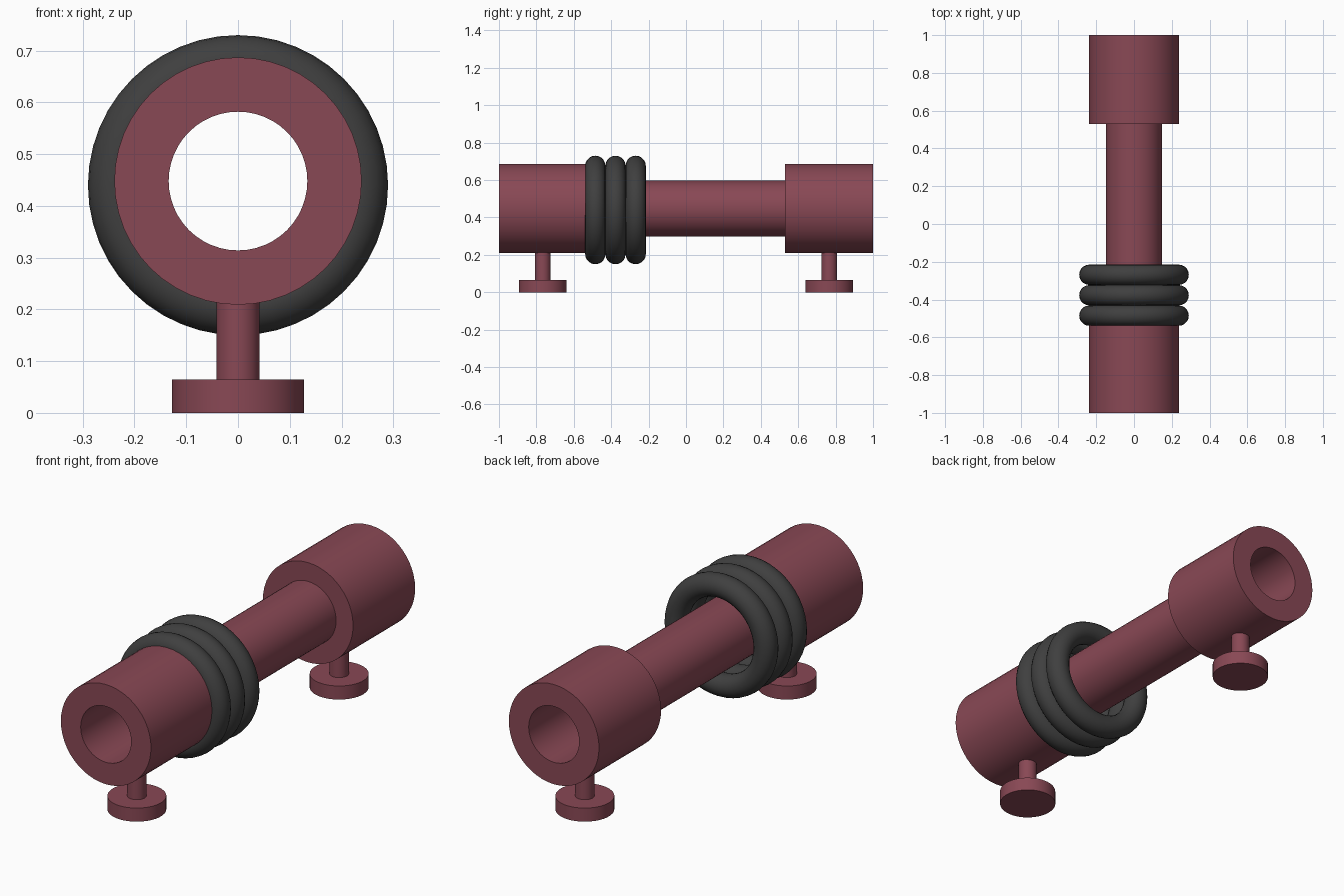
import bpy, bmesh
from math import radians, pi, cos, sin

if "Cube" in bpy.data.objects:
    bpy.data.objects.remove(bpy.data.objects["Cube"])

AXIS_Z = 0.448


def material(name, color):
    mat = bpy.data.materials.new(name)
    mat.diffuse_color = (*color, 1)
    mat.use_nodes = True
    mat.node_tree.nodes["Principled BSDF"].inputs["Base Color"].default_value = mat.diffuse_color
    return mat


RED = material("dark_red", (0.25, 0.065, 0.09))
RUBBER = material("black_rubber", (0.05, 0.05, 0.05))


def finish(obj, name, mat, angle=40):
    obj.name = name
    obj.data.materials.append(mat)
    bpy.ops.object.select_all(action='DESELECT')
    obj.select_set(True)
    bpy.context.view_layer.objects.active = obj
    bpy.ops.object.shade_smooth_by_angle(angle=radians(angle))


def lathe(name, profile, axis, location, mat, closed=False, seg=48):
    """Revolve (radius, height) points about the y or z axis."""
    bm = bmesh.new()
    rings = []
    for i in range(seg):
        a = 2 * pi * i / seg
        ring = []
        for r, h in profile:
            u, v = r * cos(a), r * sin(a)
            ring.append(bm.verts.new((u, h, v) if axis == 'y' else (u, v, h)))
        rings.append(ring)
    n = len(profile)
    for i in range(seg):
        a, b = rings[i], rings[(i + 1) % seg]
        for j in range(n if closed else n - 1):
            k = (j + 1) % n
            bm.faces.new((a[j], b[j], b[k], a[k]))
    if not closed:
        bm.faces.new([r[0] for r in rings])
        bm.faces.new([r[-1] for r in rings])
    bmesh.ops.recalc_face_normals(bm, faces=bm.faces)
    mesh = bpy.data.meshes.new(name)
    bm.to_mesh(mesh)
    bm.free()
    obj = bpy.data.objects.new(name, mesh)
    obj.location = location
    bpy.context.collection.objects.link(obj)
    finish(obj, name, mat)


# Hollow barrel with a thick collar at each end
R, T, BORE, STEP = 0.239, 0.149, 0.134, 0.53
lathe("barrel", [(BORE, -1), (R, -1), (R, -STEP), (T, -STEP),
                 (T, STEP), (R, STEP), (R, 1), (BORE, 1)],
      'y', (0, 0, AXIS_Z), RED, closed=True)

# Mushroom-shaped feet under the collars
for side, y in (("front", -0.766), ("back", 0.766)):
    lathe(side + "_foot", [(0.128, 0), (0.128, 0.065), (0.042, 0.065), (0.042, 0.225)],
          'z', (0, y, 0), RED)

# Three rubber rings hanging loosely around the barrel
for i in range(3):
    bpy.ops.mesh.primitive_torus_add(
        major_radius=0.236, minor_radius=0.054, major_segments=48, minor_segments=20,
        location=(0, -0.485 + 0.108 * i, 0.44), rotation=(pi / 2, 0, 0))
    finish(bpy.context.object, f"rubber_ring_{i + 1}", RUBBER, 60)
